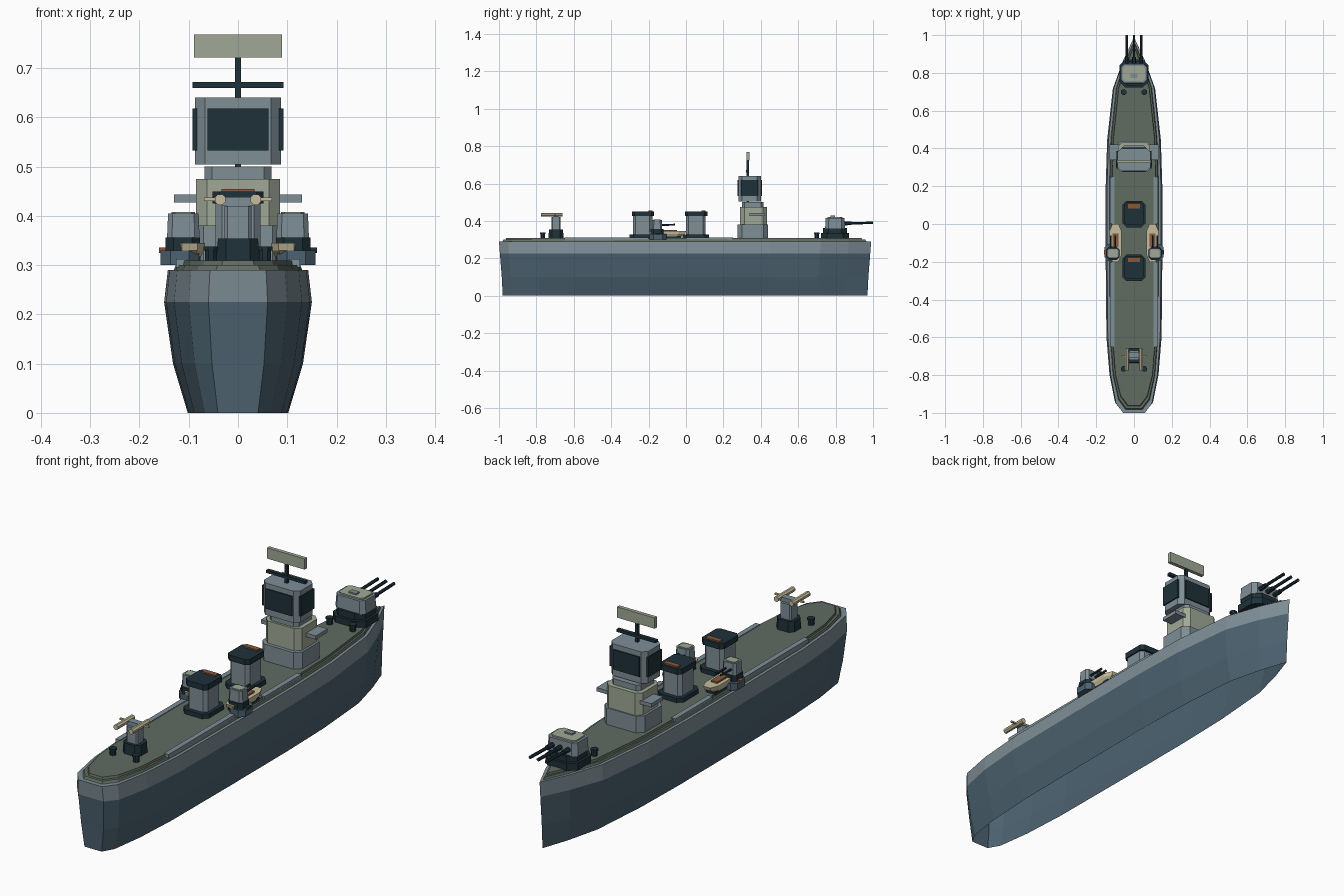
import bpy, bmesh, math
from mathutils import Vector

cube = bpy.data.objects.get("Cube")
if cube:
    bpy.data.objects.remove(cube, do_unlink=True)


def material(name, r, g, b):
    m = bpy.data.materials.new(name)
    m.use_nodes = True
    lin = [((c / 255 + 0.055) / 1.055) ** 2.4 for c in (r, g, b)] + [1]
    m.diffuse_color = lin
    m.node_tree.nodes["Principled BSDF"].inputs["Base Color"].default_value = lin
    return m


GREY = material("light_grey", 126, 142, 150)
HULL = material("slate_blue", 76, 98, 112)
DARK = material("dark_slate", 30, 49, 57)
DECK = material("deck_green", 96, 108, 97)
STONE = material("pale_stone", 160, 169, 151)
CREAM = material("cream", 199, 189, 158)
BROWN = material("rust_brown", 138, 88, 60)


def loft(name, rings, mats, rule=None, bottom=True):
    """Skin stacked rings of points and cap the ends."""
    bm = bmesh.new()
    rows = [[bm.verts.new(p) for p in ring] for ring in rings]
    n = len(rows[0])
    for k in range(len(rows) - 1):
        for i in range(n):
            j = (i + 1) % n
            f = bm.faces.new((rows[k][i], rows[k][j], rows[k + 1][j], rows[k + 1][i]))
            f.material_index = rule(k) if rule else 0
    if bottom:
        bm.faces.new(rows[0][::-1])
    top = bm.faces.new(rows[-1])
    top.material_index = rule(len(rows) - 2) if rule else 0
    bmesh.ops.recalc_face_normals(bm, faces=bm.faces)
    me = bpy.data.meshes.new(name)
    bm.to_mesh(me)
    bm.free()
    for m in mats:
        me.materials.append(m)
    ob = bpy.data.objects.new(name, me)
    bpy.context.collection.objects.link(ob)
    return ob


def block(name, mat, x, y, hx, hy, z0, z1, c=0.0, taper=1.0):
    """Upright block with chamfered vertical corners."""
    if c:
        pts = [(hx, -hy + c), (hx, hy - c), (hx - c, hy), (c - hx, hy),
               (-hx, hy - c), (-hx, c - hy), (c - hx, -hy), (hx - c, -hy)]
    else:
        pts = [(hx, -hy), (hx, hy), (-hx, hy), (-hx, -hy)]
    rings = [[(x + a * s, y + b * s, z) for a, b in pts] for z, s in ((z0, 1), (z1, taper))]
    return loft(name, rings, [mat])


def tube(name, mat, a, b, r, sides=8):
    a, b = Vector(a), Vector(b)
    q = (b - a).to_track_quat('Z', 'Y')
    circle = [q @ Vector((r * math.cos(t), r * math.sin(t), 0))
              for t in (math.tau * (i + 0.5) / sides for i in range(sides))]
    return loft(name, [[p + v for v in circle] for p in (a, b)], [mat])


# Hull: one half outline, mirrored and scaled at each height, open underneath
HALF = [(-1.0, .06), (-.95, .1), (-.8, .13), (-.6, .146), (-.2, .15), (.2, .15),
        (.45, .142), (.72, .112), (.87, .058)]


def outline(z, sx, sy, shrink=0.0):
    right = [(max(w * sx - shrink, .004), y * sy + (shrink * 1.5 if y < -.9 else 0))
             for y, w in HALF]
    bow = [(0, .99 * sy - shrink * 2)]
    return [(x, y, z) for x, y in right + bow + [(-x, y) for x, y in reversed(right)]]


loft("hull", [outline(0, .68, .98), outline(.1, .88, .985), outline(.225, 1, .995),
              outline(.29, .95, 1)], [HULL, GREY], lambda k: int(k == 2), bottom=False)
loft("deck_edge", [outline(.289, .95, 1, .012), outline(.3, .95, 1, .016)], [DECK])
loft("deck", [outline(.3, .95, 1, .024), outline(.309, .95, 1, .026)], [DECK])

# Side rails, sponsons, boats and small guns on both sides
for s, side in ((1, "left"), (-1, "right")):
    for y0, y1, tag in ((0, .25, "front"), (-.65, -.2, "rear")):
        block(f"{side}_{tag}_rail", GREY, s * .115, (y0 + y1) / 2, .011, (y1 - y0) / 2, .295, .312)
    block(f"{side}_sponson", HULL, s * .118, -.15, .039, .045, .3, .33, .02)
    block(f"{side}_gun_base", DARK, s * .112, -.155, .035, .036, .33, .356, .016)
    block(f"{side}_gun_house", GREY, s * .111, -.155, .033, .028, .356, .405, .01, .94)
    block(f"{side}_gun_roof", STONE, s * .111, -.155, .024, .019, .405, .408, .007)
    for dx in (-.012, .012):
        x = s * .111 + dx
        tube(f"{side}_small_barrel", DARK, (x, -.13, .378), (x, -.06, .38), .005, 6)
    block(f"{side}_sponson_locker", DARK if s > 0 else BROWN, s * .151, -.15, .009, .012, .325, .336)
    # Ship's boat with wooden inner deck
    block(f"{side}_boat_cradle", DARK, s * .098, -.1, .022, .075, .305, .318)
    boat = [(.016, -.2), (.031, -.165), (.031, -.035), (.016, 0)]
    boat += [(-a, b) for a, b in boat[::-1]]
    loft(f"{side}_boat", [[(s * .098 + a * k, -.1 + (b + .1) * k, z) for a, b in boat]
                          for z, k in ((.312, .65), (.33, .95), (.345, 1))], [CREAM])
    block(f"{side}_boat_deck", BROWN, s * .098, -.085, .015, .036, .345, .352)
    # Mooring posts
    for y in (.698, -.767):
        tube(f"{side}_bollard", DARK, (s * .055, y, .305), (s * .055, y, .333), .013)
        tube(f"{side}_bollard_cap", DARK, (s * .055, y, .33), (s * .055, y, .338), .016)

# Funnels
for y, tag in ((.052, "front"), (-.232, "rear")):
    block(f"{tag}_funnel_base", DARK, 0, y, .06, .07, .308, .328, .02)
    block(f"{tag}_funnel", GREY, 0, y, .046, .052, .328, .428, .014)
    block(f"{tag}_funnel_cap", DARK, 0, y + .002, .052, .06, .425, .449, .014)
    block(f"{tag}_funnel_vent", BROWN, 0, y + .042, .033, .011, .449, .455)

# Bridge tower
TY = .357
block("tower_base", GREY, 0, TY, .095, .082, .308, .38, .025)
block("tower_middle", STONE, 0, TY + .005, .085, .072, .38, .475, .022)
block("tower_wings", GREY, 0, .38, .13, .04, .427, .443)
block("tower_upper", GREY, 0, TY, .068, .058, .475, .5, .015)
block("tower_head", GREY, 0, .34, .087, .06, .504, .64, .02)
for s, tag in ((1, "front"), (-1, "rear")):
    block(f"{tag}_window", DARK, 0, .34 + s * .061, .062, .004, .533, .618)
for s, tag in ((1, "left"), (-1, "right")):
    block(f"{tag}_window", DARK, s * .088, .34, .0045, .046, .533, .618)

# Mast and radar
block("mast", DARK, 0, .33, .006, .006, .49, .73)
block("mast_crossbar", DARK, 0, .33, .092, .008, .66, .672)
block("radar_panel", STONE, 0, .331, .089, .008, .722, .768)

# Bow turret with three barrels
block("turret_platform", DARK, 0, .797, .078, .075, .305, .336, .032)
block("turret_ring", DARK, 0, .797, .068, .064, .336, .362, .03)
block("turret_house", GREY, 0, .797, .072, .053, .36, .416, .018, .95)
block("turret_roof", STONE, 0, .797, .058, .04, .416, .422, .012)
block("turret_hatch", GREY, 0, .785, .018, .012, .422, .428)
for x in (-.038, 0, .038):
    tube("main_barrel_sleeve", DARK, (x, .84, .386), (x, .885, .387), .0105)
    tube("main_barrel", DARK, (x, .84, .386), (x, 1, .39), .007)

# Stern twin gun mount
SY = -.695
block("stern_gun_base", DARK, 0, SY, .043, .04, .305, .354, .018, .95)
block("stern_gun_column", GREY, 0, SY, .027, .025, .354, .42, .006)
block("stern_gun_cradle", GREY, 0, SY, .034, .014, .42, .438)
for s, side in ((1, "left"), (-1, "right")):
    x = s * .036
    tube(f"{side}_stern_gun", CREAM, (x, -.775, .433), (x, -.66, .433), .0115)
    block(f"{side}_stern_gun_sight", CREAM, s * .05, -.7, .019, .004, .43, .437)
